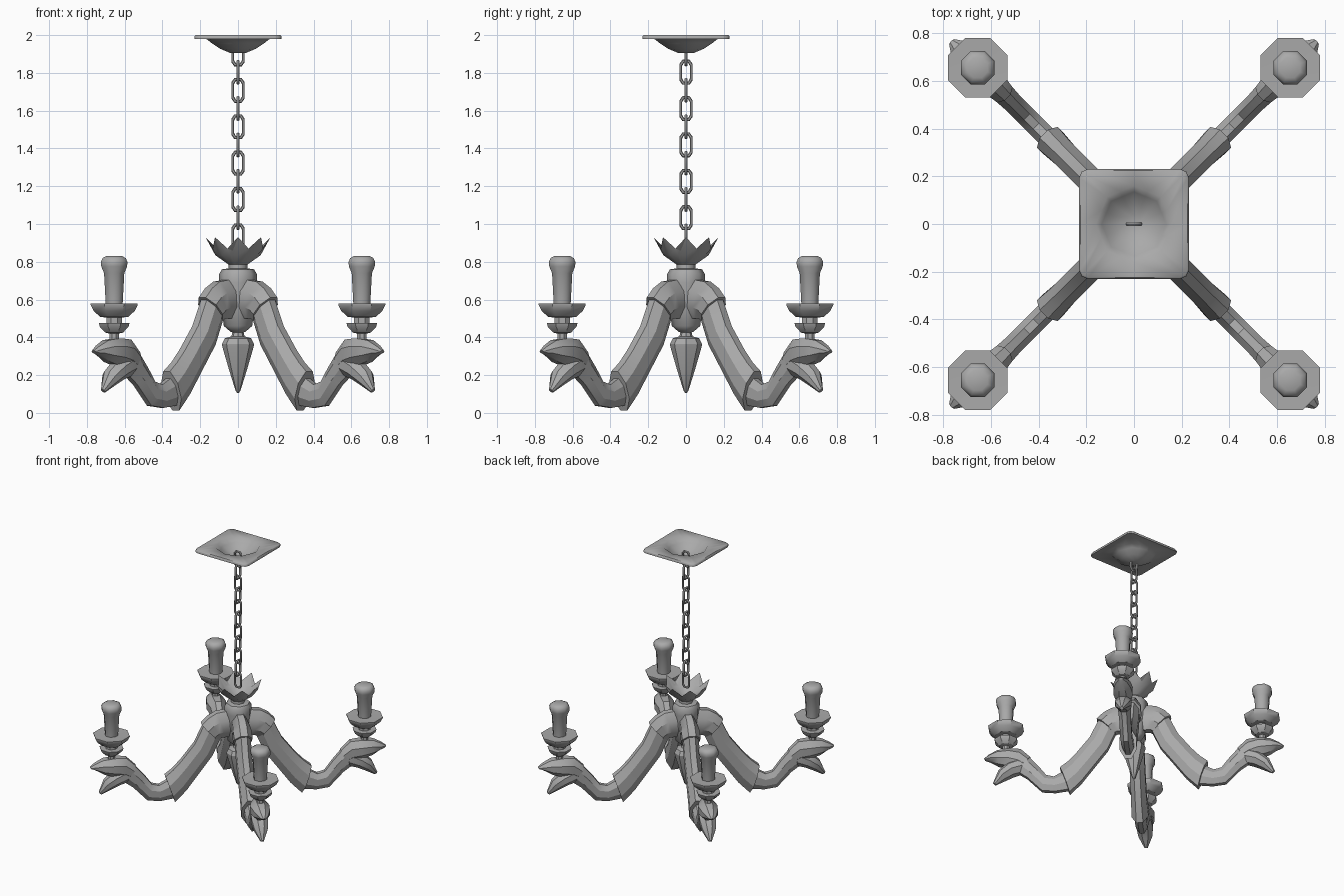
import bpy, bmesh, math
from mathutils import Vector, Matrix

if "Cube" in bpy.data.objects:
    bpy.data.objects.remove(bpy.data.objects["Cube"])

metal = bpy.data.materials.new("grey_metal")
metal.diffuse_color = (0.4, 0.4, 0.4, 1)
metal.use_nodes = True
metal.node_tree.nodes["Principled BSDF"].inputs["Base Color"].default_value = metal.diffuse_color


def make_object(name, bm, angle=30):
    bmesh.ops.recalc_face_normals(bm, faces=bm.faces)
    mesh = bpy.data.meshes.new(name)
    bm.to_mesh(mesh)
    bm.free()
    mesh.materials.append(metal)
    ob = bpy.data.objects.new(name, mesh)
    bpy.context.collection.objects.link(ob)
    bpy.ops.object.select_all(action='DESELECT')
    ob.select_set(True)
    bpy.context.view_layer.objects.active = ob
    bpy.ops.object.shade_smooth_by_angle(angle=math.radians(angle))
    return ob


def loft(bm, loops, caps=True, closed=False):
    """Skin a list of equal-length point loops."""
    rings = [[bm.verts.new(p) for p in loop] for loop in loops]
    pairs = list(zip(rings, rings[1:]))
    if closed:
        pairs.append((rings[-1], rings[0]))
    n = len(rings[0])
    for a, b in pairs:
        for i in range(n):
            j = (i + 1) % n
            bm.faces.new((a[i], a[j], b[j], b[i]))
    if caps and not closed:
        bm.faces.new(rings[0])
        bm.faces.new(rings[-1])


def lathe(name, profile, at=(0, 0), phase=0.0, sides=8, angle=30):
    bm = bmesh.new()
    loops = [[(at[0] + r * math.cos(phase + math.tau * i / sides),
               at[1] + r * math.sin(phase + math.tau * i / sides), z)
              for i in range(sides)] for r, z in profile]
    loft(bm, loops)
    return make_object(name, bm, angle)


def sweep(name, sections, turn):
    """Eight-sided limb; sections are (r_top, z_top, r_bottom, z_bottom, half_width)."""
    shape = [(.4, 1), (1, .4), (1, -.4), (.4, -1), (-.4, -1), (-1, -.4), (-1, .4), (-.4, 1)]
    rot = Matrix.Rotation(turn, 3, 'Z')
    loops = []
    for rt, zt, rb, zb, w in sections:
        top, bot = Vector((rt, 0, zt)), Vector((rb, 0, zb))
        mid, half = (top + bot) / 2, (top - bot) / 2
        loops.append([rot @ (mid + half * v + Vector((0, w * u, 0))) for u, v in shape])
    bm = bmesh.new()
    loft(bm, loops)
    return make_object(name, bm)


# Ceiling plate: rounded square rim around an open octagonal bowl
def square_loop(s, z, c=0.035):
    pts = []
    for k in range(4):
        rot = Matrix.Rotation(k * math.pi / 2, 3, 'Z')
        for p in ((s, 0), (s, s - c), (s - .3 * c, s - .3 * c), (s - c, s)):
            pts.append(rot @ Vector((p[0], p[1], z)))
    return pts


def octagon_loop(r, z):
    pts = []
    for i in range(16):
        a = math.tau * i / 16
        rr = r * math.cos(math.pi / 8) if i % 2 else r
        pts.append((rr * math.cos(a), rr * math.sin(a), z))
    return pts


bm = bmesh.new()
loft(bm, [octagon_loop(.035, 1.915), octagon_loop(.09, 1.94), octagon_loop(.135, 1.97),
          octagon_loop(.16, 1.998), square_loop(.225, 2.0), square_loop(.23, 1.993),
          square_loop(.23, 1.98), octagon_loop(.165, 1.978), octagon_loop(.14, 1.958),
          octagon_loop(.095, 1.928), octagon_loop(.04, 1.905)])
make_object("ceiling_plate", bm, 50)

# Chain of alternating oblong links
for k in range(11):
    zc = 1.90 - k * 0.0963
    rot = Matrix.Rotation((k % 2) * math.pi / 2, 3, 'Z')
    path = [(.028, .038), (.015, .058), (-.015, .058), (-.028, .038),
            (-.028, -.038), (-.015, -.058), (.015, -.058), (.028, -.038)]
    loops = []
    for x, z in path:
        out = Vector((x, 0, z * .5)).normalized()
        side = Vector((0, 1, 0))
        ring = []
        for i in range(6):
            a = math.tau * i / 6
            p = Vector((x, 0, zc + z)) + .009 * (out * math.cos(a) + side * math.sin(a))
            ring.append(rot @ p)
        loops.append(ring)
    bm = bmesh.new()
    loft(bm, loops, closed=True)
    make_object(f"chain_link_{k + 1}", bm, 50)


# Leaf crown with eight points, as a thin open cup
def leaf_loop(r_tip, z_tip, r_dip, z_dip):
    return [((r_dip if i % 2 else r_tip) * math.cos(math.tau * i / 16),
             (r_dip if i % 2 else r_tip) * math.sin(math.tau * i / 16),
             z_dip if i % 2 else z_tip) for i in range(16)]


bm = bmesh.new()
loft(bm, [leaf_loop(.05, .785, .046, .785), leaf_loop(.12, .835, .11, .835),
          leaf_loop(.172, .93, .145, .87), leaf_loop(.11, .85, .10, .848),
          leaf_loop(.04, .81, .037, .81)])
make_object("leaf_crown", bm)

# Central hub and hanging finial
lathe("hub", [(.05, .80), (.05, .765), (.085, .76), (.10, .735), (.10, .69), (.09, .58),
              (.075, .46), (.04, .43), (.025, .425), (.025, .40)], angle=50)
lathe("finial", [(.03, .425), (.035, .405), (.07, .395), (.085, .365), (.083, .35),
                 (.045, .22), (.012, .115), (.003, .105)])

# Four diagonal arms, each with a gaping beast head and a candle
for k in range(4):
    turn = math.pi / 4 + k * math.pi / 2
    n = k + 1
    sweep(f"arm_collar_{n}", [(.04, .71, .04, .50, .055), (.16, .695, .09, .50, .062),
                              (.22, .66, .12, .50, .067), (.268, .61, .145, .485, .067)], turn)
    sweep(f"upper_arm_{n}", [(.25, .61, .13, .50, .055), (.32, .46, .19, .36, .055),
                             (.42, .33, .30, .21, .055), (.48, .265, .38, .10, .056),
                             (.535, .22, .465, .012, .062)], turn)
    sweep(f"lower_arm_{n}", [(.49, .20, .47, .04, .042), (.58, .15, .57, .027, .042),
                             (.635, .165, .665, .038, .042), (.69, .24, .77, .15, .042),
                             (.78, .345, .85, .21, .048)], turn)
    sweep(f"upper_jaw_{n}", [(.75, .32, .80, .22, .045), (.82, .388, .84, .23, .055),
                             (.90, .395, .91, .25, .07), (.99, .385, .98, .27, .06),
                             (1.05, .355, 1.03, .30, .04), (1.085, .33, 1.07, .315, .016)], turn)
    sweep(f"lower_jaw_{n}", [(.82, .32, .80, .20, .05), (.91, .28, .87, .18, .06),
                             (.98, .22, .93, .15, .05), (1.02, .125, 1.0, .108, .012)], turn)
    at = (.927 * math.cos(turn), .927 * math.sin(turn))
    eighth = math.pi / 8
    lathe(f"drip_cup_{n}", [(.027, .37), (.027, .42), (.05, .425), (.082, .455), (.088, .475),
                            (.045, .475), (.045, .505), (.08, .508), (.118, .54), (.135, .572),
                            (.135, .578), (.05, .576)], at, eighth)
    lathe(f"candle_{n}", [(.048, .57), (.058, .74), (.074, .775), (.076, .80),
                          (.066, .82), (.045, .83)], at, eighth, angle=50)
